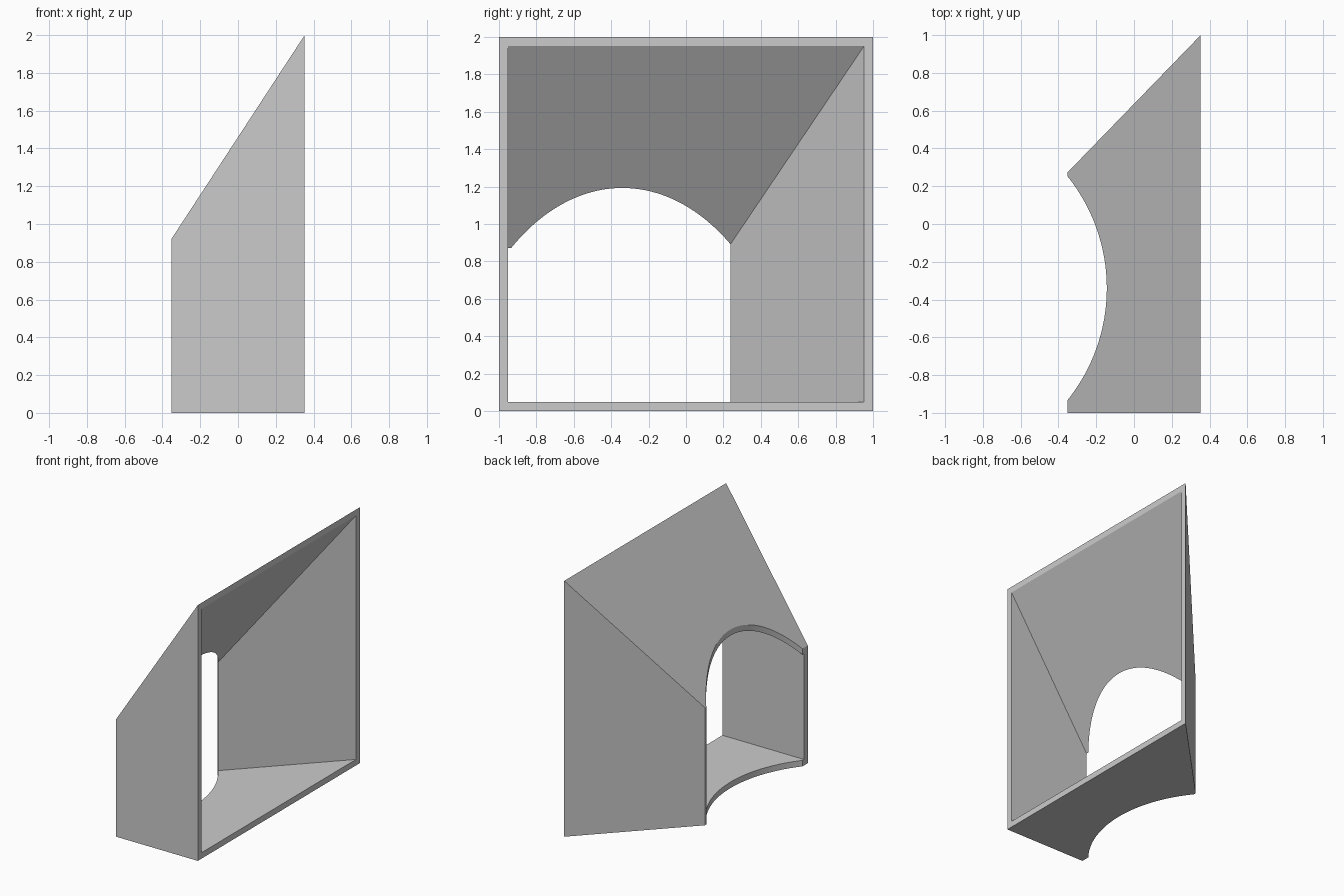
import bpy
import bmesh

if "Cube" in bpy.data.objects:
    bpy.data.objects.remove(bpy.data.objects["Cube"], do_unlink=True)

# Single plain grey
grey = bpy.data.materials.new("plain grey")
grey.use_nodes = True
colour = (0.6, 0.6, 0.6, 1)
grey.diffuse_color = colour
grey.node_tree.nodes["Principled BSDF"].inputs["Base Color"].default_value = colour

X_NARROW, X_WIDE, WALL = -0.353, 0.353, 0.047


def section(bm, x, back, top, inset):
    """Rectangular ring of the duct at x, from the front wall to the back wall."""
    y0, y1, z0, z1 = -1 + inset, back - inset, inset, top - inset
    return [bm.verts.new((x, y, z)) for y, z in ((y0, z0), (y1, z0), (y1, z1), (y0, z1))]


# Tapered hood shell, open at both ends
bm = bmesh.new()
outer_narrow = section(bm, X_NARROW, 0.272, 0.92, 0)
outer_wide = section(bm, X_WIDE, 1, 2, 0)
inner_wide = section(bm, X_WIDE, 1, 2, WALL)
inner_narrow = section(bm, X_NARROW, 0.272, 0.92, WALL)
rings = [outer_narrow, outer_wide, inner_wide, inner_narrow]
for a, b in zip(rings, rings[1:] + rings[:1]):
    for i in range(4):
        j = (i + 1) % 4
        bm.faces.new((a[i], a[j], b[j], b[i]))
bmesh.ops.recalc_face_normals(bm, faces=bm.faces)
mesh = bpy.data.meshes.new("tapered_hood")
bm.to_mesh(mesh)
bm.free()
hood = bpy.data.objects.new("tapered_hood", mesh)
bpy.context.collection.objects.link(hood)
mesh.materials.append(grey)

# Upright round cutter that scoops the narrow end
bpy.ops.mesh.primitive_cylinder_add(vertices=192, radius=0.948, depth=4,
                                    location=(-1.092, -0.34, 1))
cutter = bpy.context.object
cutter.name = "round_cutter"
cutter.hide_render = True
cutter.data.materials.append(grey)

scoop = hood.modifiers.new("scoop", "BOOLEAN")
scoop.operation = "DIFFERENCE"
scoop.solver = "EXACT"
scoop.object = cutter

bpy.ops.object.select_all(action="DESELECT")
hood.select_set(True)
bpy.context.view_layer.objects.active = hood
bpy.ops.object.modifier_apply(modifier=scoop.name)
bpy.data.objects.remove(cutter, do_unlink=True)
bpy.ops.object.shade_smooth_by_angle(angle=0.5)
